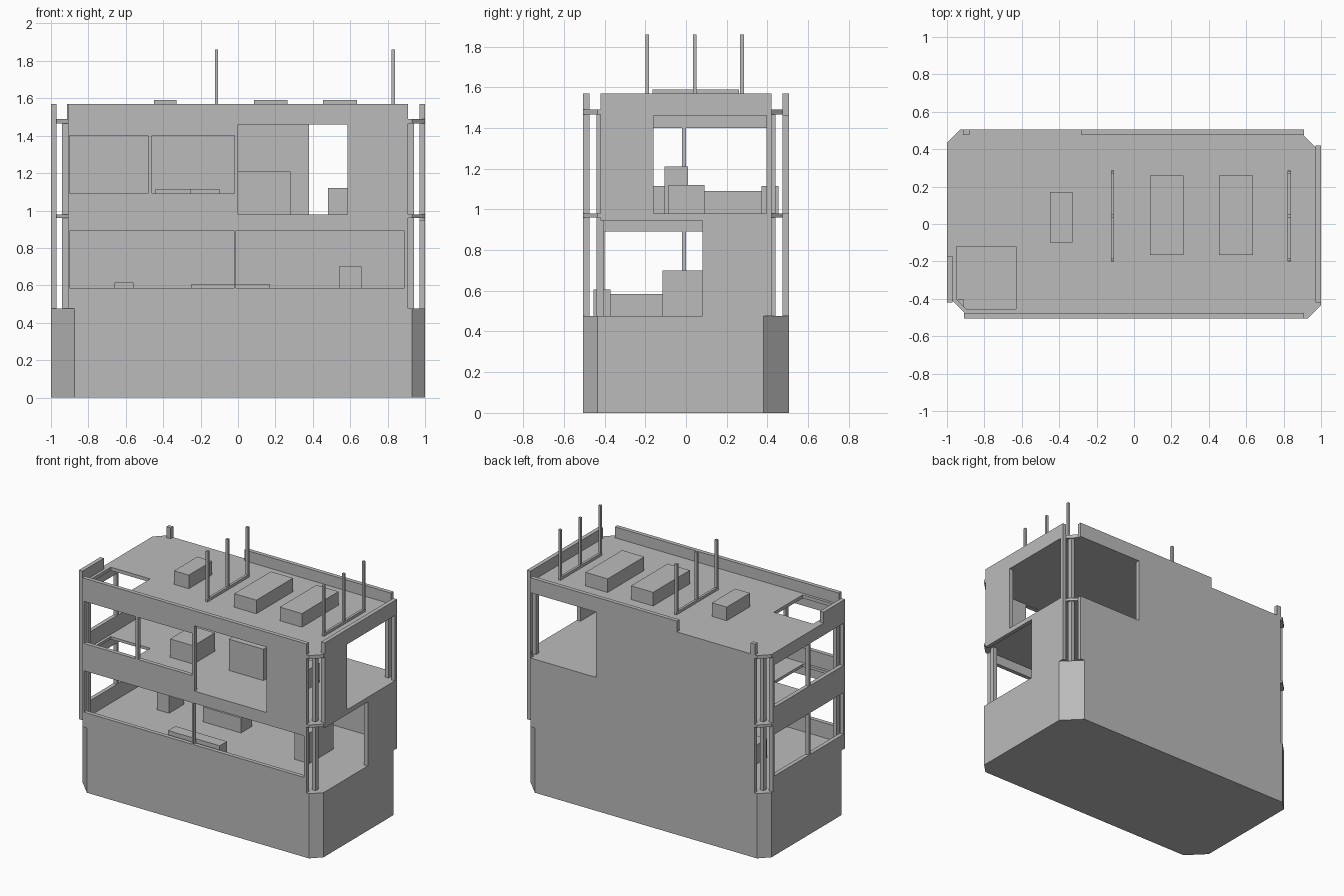
import bpy, bmesh
from mathutils import Vector

cube = bpy.data.objects.get("Cube")
if cube:
    bpy.data.objects.remove(cube)

grey = bpy.data.materials.new("plain grey")
grey.use_nodes = True
GREY = (0.5, 0.5, 0.5, 1)
grey.diffuse_color = GREY
grey.node_tree.nodes["Principled BSDF"].inputs["Base Color"].default_value = GREY

HX, HY, T = 1.0, 0.505, 0.03          # half length, half width, wall thickness
FLOOR1, FLOOR2, ROOF = 0.475, 0.98, 1.49
TOP = 1.57


def finish(name, bm):
    bmesh.ops.recalc_face_normals(bm, faces=bm.faces)
    mesh = bpy.data.meshes.new(name)
    bm.to_mesh(mesh)
    bm.free()
    mesh.materials.append(grey)
    obj = bpy.data.objects.new(name, mesh)
    bpy.context.collection.objects.link(obj)
    return obj


def thicken(bm, vec):
    res = bmesh.ops.extrude_face_region(bm, geom=bm.faces[:])
    verts = [g for g in res["geom"] if isinstance(g, bmesh.types.BMVert)]
    bmesh.ops.translate(bm, verts=verts, vec=vec)


def box(name, x, y, z):
    """Box from (low, high) ranges."""
    bm = bmesh.new()
    bmesh.ops.create_cube(bm, size=1)
    for v in bm.verts:
        v.co = Vector([(r[0] + r[1]) / 2 + c * (r[1] - r[0])
                       for r, c in zip((x, y, z), v.co)])
    return finish(name, bm)


def slab(name, loops, z0, z1):
    """Horizontal plate with an outline and optional holes."""
    bm = bmesh.new()
    for loop in loops:
        vs = [bm.verts.new((x, y, z0)) for x, y in loop]
        for a, b in zip(vs, vs[1:] + vs[:1]):
            bm.edges.new((a, b))
    bmesh.ops.triangle_fill(bm, edges=bm.edges[:], use_beauty=True)
    bmesh.ops.dissolve_limit(bm, angle_limit=0.01, verts=bm.verts[:], edges=bm.edges[:])
    thicken(bm, (0, 0, z1 - z0))
    return finish(name, bm)


def wall(name, axis, pos, inward, span, height, openings):
    """Upright panel along an axis; openings are (u0, u1, z0, z1)."""
    us = sorted({*span, *(u for o in openings for u in o[:2])})
    zs = sorted({*height, *(z for o in openings for z in o[2:])})
    bm = bmesh.new()
    grid = {}

    def vert(u, z):
        if (u, z) not in grid:
            grid[u, z] = bm.verts.new((u, pos, z) if axis == "x" else (pos, u, z))
        return grid[u, z]

    for u0, u1 in zip(us, us[1:]):
        for z0, z1 in zip(zs, zs[1:]):
            u, z = (u0 + u1) / 2, (z0 + z1) / 2
            if not any(o[0] < u < o[1] and o[2] < z < o[3] for o in openings):
                bm.faces.new([vert(u0, z0), vert(u1, z0), vert(u1, z1), vert(u0, z1)])
    thicken(bm, (0, inward * T, 0) if axis == "x" else (inward * T, 0, 0))
    return finish(name, bm)


# Chamfered plan: two large and two small corners
BIG, SMALL = 0.125, 0.07
outline = []
for sx, sy, c, x_first in ((-1, -1, BIG, False), (1, -1, SMALL, True),
                           (1, 1, BIG, False), (-1, 1, SMALL, True)):
    pts = [(sx * HX, sy * (HY - c)), (sx * (HX - c), sy * HY)]
    outline += pts[::-1] if x_first else pts

stairwell = [(-0.95, -0.40), (-0.895, -0.455), (-0.63, -0.455), (-0.63, -0.12), (-0.95, -0.12)]

# Base and floor plates
slab("base", [outline], 0, FLOOR1)
slab("upper_floor", [outline, stairwell], FLOOR2 - 0.02, FLOOR2)
slab("roof", [outline, stairwell], ROOF - 0.025, ROOF)

# Outer walls
W, D = 0.91, 0.42
wall("front_wall", "x", -HY, 1, (-W, W), (FLOOR1, TOP), [
    (-0.90, -0.02, 0.585, 0.89), (-0.01, 0.89, 0.585, 0.89),
    (-0.90, -0.48, 1.09, 1.40), (-0.46, -0.02, 1.09, 1.40),
    (0.0, 0.585, FLOOR2, 1.46)])
wall("back_wall", "x", HY, -1, (-W, W), (FLOOR1, TOP), [
    (0.38, W, FLOOR2, 1.46), (-W, -0.28, ROOF, TOP)])
wall("left_wall", "y", HX, -1, (-D, D), (FLOOR1, TOP), [
    (-D, 0.08, FLOOR1, 0.945), (-0.16, 0.395, FLOOR2, 1.46)])
wall("right_wall", "y", -HX, 1, (-D, D), (FLOOR1, TOP), [
    (-0.40, -0.02, 0.585, 0.89), (0.0, 0.40, 0.585, 0.89),
    (-0.40, -0.02, 1.09, 1.40), (0.0, 0.40, 1.09, 1.40),
    (-0.17, D, ROOF, TOP)])

# Corner posts
for sx, side in ((-1, "right"), (1, "left")):
    for sy, end in ((-1, "front"), (1, "back")):
        box(f"{end}_{side}_post", sorted((sx * 0.91, sx * 0.94)),
            sorted((sy * 0.405, sy * 0.44)), (FLOOR1, ROOF - 0.01))
box("back_roof_stub", (-0.915, -0.88), (0.475, HY), (ROOF, TOP))

# Furniture blocks on the lower floor
for name, x, y, top in (
        ("front_bench", (-0.25, 0.17), (-0.455, -0.37), 0.605),
        ("low_table", (-0.30, 0.01), (0.02, 0.15), 0.585),
        ("lower_cabinet", (-0.66, -0.56), (0.0, 0.17), 0.615),
        ("lower_counter", (0.54, 0.66), (-0.115, 0.165), 0.70)):
    box(name, x, y, (FLOOR1, top))

# Furniture blocks on the upper floor
for name, x, y, top in (
        ("upper_table", (-0.44, -0.25), (-0.16, 0.09), 1.115),
        ("back_bench", (-0.43, -0.10), (0.37, 0.455), 1.115),
        ("upper_cabinet", (0.0, 0.28), (-0.105, 0.01), 1.21),
        ("upper_counter", (0.48, 0.60), (-0.085, 0.09), 1.12)):
    box(name, x, y, (FLOOR2, top))

# Roof blocks
for name, x, y in (("small_roof_block", (-0.45, -0.33), (-0.10, 0.17)),
                   ("middle_roof_block", (0.085, 0.265), (-0.165, 0.26)),
                   ("end_roof_block", (0.455, 0.635), (-0.165, 0.26))):
    box(name, x, y, (ROOF, 1.59))

# Roof masts on rails
for label, x in (("middle", -0.115), ("end", 0.83)):
    xs = (x - 0.009, x + 0.009)
    box(f"{label}_mast_rail", xs, (-0.20, 0.285), (ROOF, ROOF + 0.02))
    for i, y in enumerate((-0.19, 0.0425, 0.275)):
        box(f"{label}_mast_{i + 1}", xs, (y - 0.009, y + 0.009), (ROOF, 1.86))
